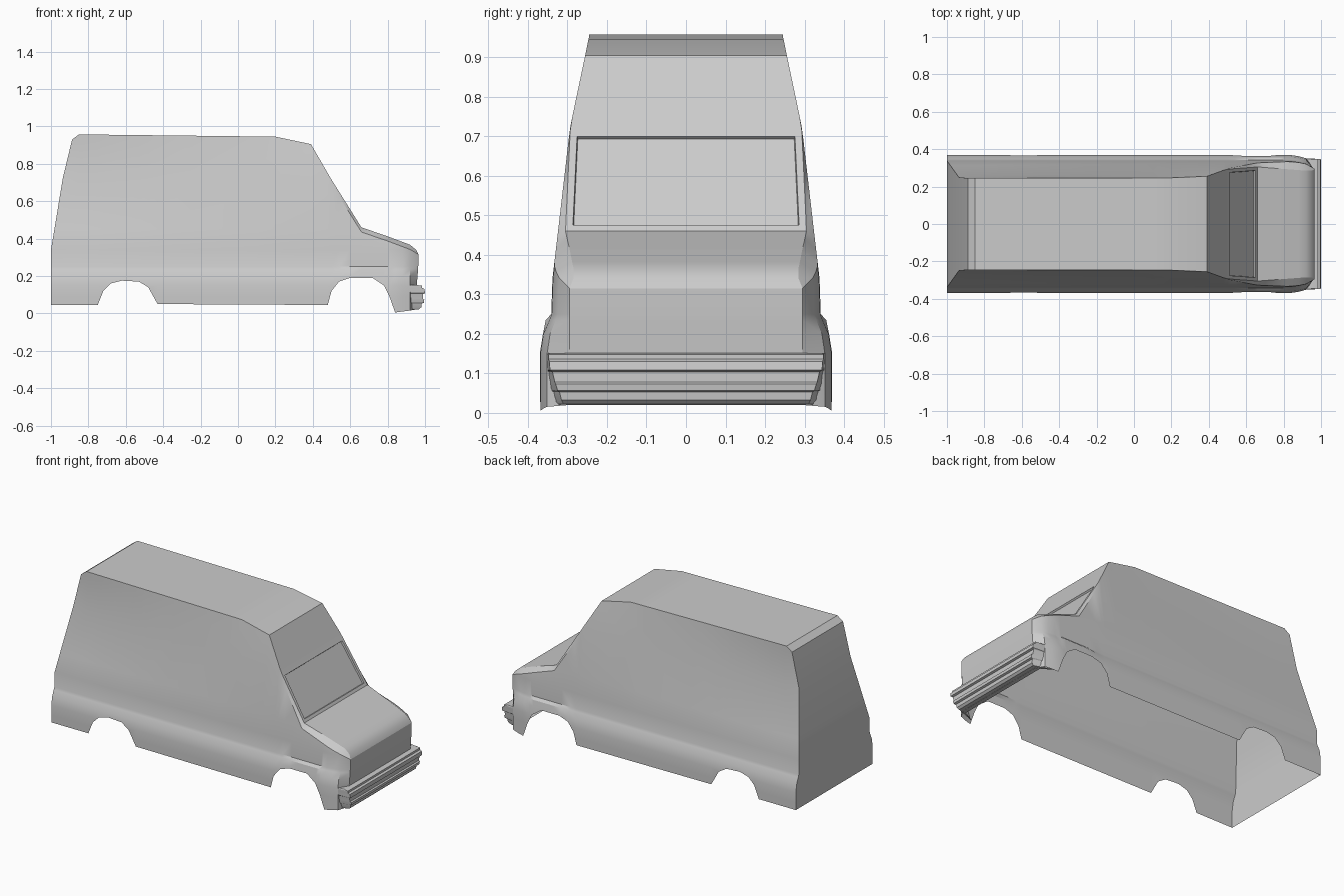
import bpy, bmesh, math

cube = bpy.data.objects.get("Cube")
if cube:
    bpy.data.objects.remove(cube)

paint = bpy.data.materials.new("light_grey")
paint.use_nodes = True
GREY = (0.6, 0.6, 0.6, 1)
paint.diffuse_color = GREY
paint.node_tree.nodes["Principled BSDF"].inputs["Base Color"].default_value = GREY

# Outline curves: top and bottom height along x, tail and nose along z
TOP = [(-.85, .957), (.2, .945), (.39, .905), (.5, .715), (.66, .46),
       (.8, .412), (.92, .367), (.955, .34)]
BOTTOM = [(-1, .045), (-.75, .045), (-.72, .12), (-.68, .16), (-.62, .175),
          (-.53, .17), (-.48, .14), (-.43, .05), (.48, .045), (.5, .12),
          (.54, .17), (.6, .19), (.72, .19), (.78, .15), (.81, .09),
          (.84, .005), (.955, .02)]
TAIL = [(.04, -1), (.34, -1), (.727, -.936), (.93, -.887), (.957, -.85)]
NOSE = [(.02, .945), (.2, .96), (.31, .968), (.34, .952)]
ROWS = [0, .09, .15, .2, .235, .25, .34, .45, .727, .93]


def lerp(table, t):
    """Read a piecewise linear curve."""
    if t <= table[0][0]:
        return table[0][1]
    for (a, u), (b, v) in zip(table, table[1:]):
        if t <= b:
            return u + (v - u) * (t - a) / (b - a)
    return table[-1][1]


def half_width(x, z):
    waist = lerp([(-.936, .249), (.5, .293)], x)
    belt = lerp([(-1, .313), (.5, .325)], x)
    flare = .355 if .6 <= x <= .8 else .347
    w = lerp([(0, .37), (.15, .37), (.2, .362), (.235, flare), (.25, .341),
              (.34, .338), (.45, belt), (.727, waist), (.957, .245)], z)
    return w * lerp([(.83, 1), (.9, .97), (.93, .94)], x)


def finish(bm, name, angle):
    mesh = bpy.data.meshes.new(name)
    bm.to_mesh(mesh)
    bm.free()
    obj = bpy.data.objects.new(name, mesh)
    bpy.context.collection.objects.link(obj)
    mesh.materials.append(paint)
    bpy.ops.object.select_all(action='DESELECT')
    obj.select_set(True)
    bpy.context.view_layer.objects.active = obj
    bpy.ops.object.shade_smooth_by_angle(angle=math.radians(angle))
    return obj


# Body shell: two side grids joined by a strip over tail, roof, hood and nose
bm = bmesh.new()
stations = sorted({x for x, z in TOP + BOTTOM if x == -1 or x > -.84} | {-.84, -.25, .1, .88})
last = stations[-1]


def side_point(x, row):
    top = lerp(TOP, x)
    if row is None:
        z = top
    else:
        z = max(min(row, top - .025), lerp(BOTTOM, x))
    px = x
    if x == -1:
        px = lerp(TAIL, z)
    elif x == last:
        px = lerp(NOSE, z)
    y = half_width(px, z)
    if x >= .5 and row is None:
        y = min(y, lerp([(.5, .293), (.66, .305), (.92, .285)], x))
    if x == last:
        y = min(y, .295)
    return px, y, z


grids = {}
for s in (-1, 1):
    grid = []
    for x in stations:
        points = [side_point(x, r) for r in ROWS + [None]]
        grid.append([bm.verts.new((px, s * y, z)) for px, y, z in points])
    for a, b in zip(grid, grid[1:]):
        for i in range(len(ROWS)):
            bm.faces.new((a[i], b[i], b[i + 1], a[i + 1]))
    grids[s] = grid[0] + [c[-1] for c in grid[1:-1]] + grid[-1][::-1]
right, left = grids[-1], grids[1]
for i in range(len(right) - 1):
    bm.faces.new((right[i], right[i + 1], left[i + 1], left[i]))

bmesh.ops.remove_doubles(bm, verts=bm.verts, dist=.0005)
bmesh.ops.recalc_face_normals(bm, faces=bm.faces)
bm.normal_update()
roof = max(bm.faces, key=lambda f: f.calc_center_median().z)
if roof.normal.z < 0:
    bmesh.ops.reverse_faces(bm, faces=bm.faces)
    bm.normal_update()

# Recessed windscreen
screen = []
for f in bm.faces:
    c = f.calc_center_median()
    if abs(c.y) < .01 and .5 < c.x < .66 and c.z > .4:
        screen.append(f)
bmesh.ops.inset_region(bm, faces=screen, thickness=.018, depth=0, use_even_offset=True)
bmesh.ops.inset_region(bm, faces=screen, thickness=.002, depth=-.01, use_even_offset=True)
finish(bm, "body_shell", 28)

# Ribbed front bumper whose ends wrap back to the fenders
bm = bmesh.new()
RIBS = [(.955, .152, .345), (.985, .148, .348), (.985, .136, .348), (.997, .13, .346),
        (1, .108, .344), (.988, .104, .338), (.988, .078, .332), (.996, .073, .33),
        (.994, .057, .325), (.982, .053, .32), (.98, .033, .315), (.968, .022, .31),
        (.92, .02, .31)]
loops = []
for x, z, w in RIBS:
    back = lerp([(.02, .85), (.15, .9)], z)
    path = [(back, -.352), (x, -w), (x, w), (back, .352)]
    loops.append([bm.verts.new((px, y, z)) for px, y in path])
for a, b in zip(loops, loops[1:]):
    for i in range(3):
        bm.faces.new((b[i], b[i + 1], a[i + 1], a[i]))
bm.faces.new(loops[0])
finish(bm, "front_bumper", 20)
